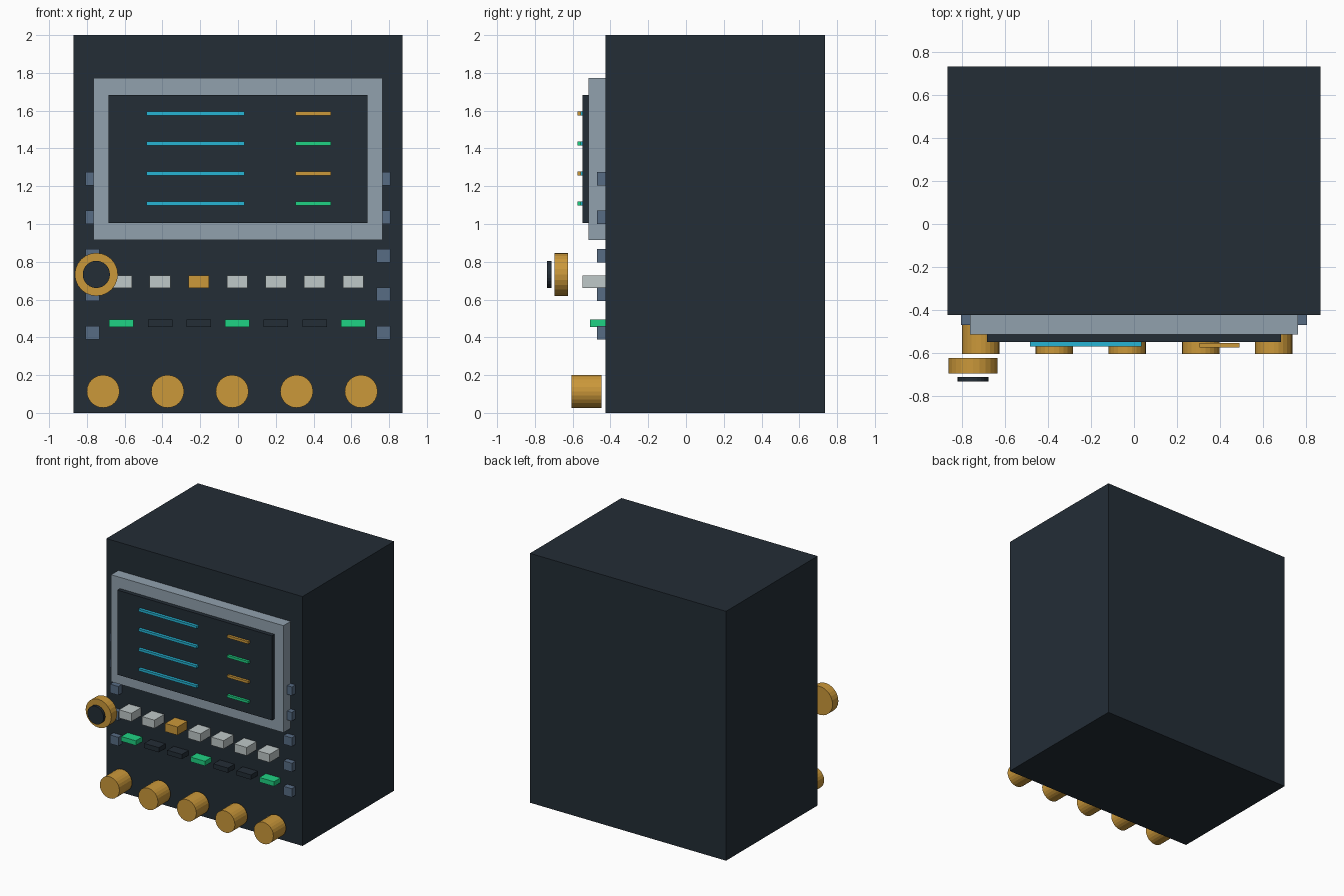
import bpy
import math

cube = bpy.data.objects.get("Cube")
if cube:
    bpy.data.objects.remove(cube, do_unlink=True)


def material(name, rgb):
    """Flat material from an sRGB colour given in 0-255."""
    lin = [((c / 255 + 0.055) / 1.055) ** 2.4 for c in rgb]
    mat = bpy.data.materials.new(name)
    mat.use_nodes = True
    mat.diffuse_color = (*lin, 1)
    mat.node_tree.nodes["Principled BSDF"].inputs["Base Color"].default_value = (*lin, 1)
    return mat


DARK = material("dark_blue_grey", (35, 45, 54))
STEEL = material("light_steel", (145, 161, 174))
SLATE = material("slate_blue", (87, 108, 132))
CYAN = material("cyan", (38, 180, 212))
AMBER = material("amber", (203, 152, 58))
GREEN = material("green", (31, 210, 131))
PALE = material("pale_grey", (191, 200, 200))


def finish(name, mat):
    obj = bpy.context.object
    obj.name = name
    obj.data.name = name
    bpy.ops.object.transform_apply(location=False, rotation=True, scale=True)
    obj.data.materials.append(mat)
    return obj


def box(name, mat, x, y, z):
    """Box from (low, high) extents on each axis."""
    ext = (x, y, z)
    bpy.ops.mesh.primitive_cube_add(size=1, location=[(a + b) / 2 for a, b in ext])
    bpy.context.object.scale = [b - a for a, b in ext]
    return finish(name, mat)


def disc(name, mat, x, z, radius, y):
    """Faceted cylinder lying along y."""
    bpy.ops.mesh.primitive_cylinder_add(
        vertices=24, radius=radius, depth=y[1] - y[0],
        location=(x, sum(y) / 2, z), rotation=(math.pi / 2, 0, 0))
    return finish(name, mat)


def around(centre, size):
    return (centre - size / 2, centre + size / 2)


FRONT = -0.425

# Cabinet, screen frame and screen
box("cabinet", DARK, (-0.87, 0.87), (FRONT, 0.735), (0, 2))
box("screen_frame", STEEL, (-0.765, 0.765), (-0.516, FRONT), (0.915, 1.773))
box("screen", DARK, (-0.686, 0.686), (-0.549, -0.516), (1.005, 1.683))

# Readout bars on the screen
for i in range(4):
    z = around(1.585 - i * 0.159, 0.02)
    box(f"trace_bar_{i + 1}", CYAN, (-0.484, 0.034), (-0.572, -0.549), z)
    box(f"status_bar_{i + 1}", GREEN if i % 2 else AMBER,
        (0.305, 0.493), (-0.575, -0.555), z)

# Side keys in two columns
for i in range(5):
    for side, sx in (("left", 1), ("right", -1)):
        box(f"side_key_{side}_{i + 1}", SLATE, around(sx * 0.77, 0.074),
            (-0.47, FRONT), around(1.24 - i * 0.204, 0.07))

# Row of buttons with indicator lamps beneath
for i in range(7):
    x = -0.617 + i * 0.2045
    box(f"button_{i + 1}", AMBER if i == 2 else PALE, around(x, 0.11),
        (-0.548, FRONT), around(0.694, 0.066))
    box(f"lamp_{i + 1}", DARK if i % 3 else GREEN, around(x, 0.13),
        (-0.507, FRONT), around(0.475, 0.038))

# Knobs along the bottom
for i in range(5):
    disc(f"knob_{i + 1}", AMBER, -0.714 + i * 0.3415, 0.114, 0.087, (-0.607, -0.447))

# Large dial with its cap
disc("dial", AMBER, -0.75, 0.733, 0.114, (-0.697, -0.624))
disc("dial_cap", DARK, -0.75, 0.733, 0.072, (-0.735, -0.713))
